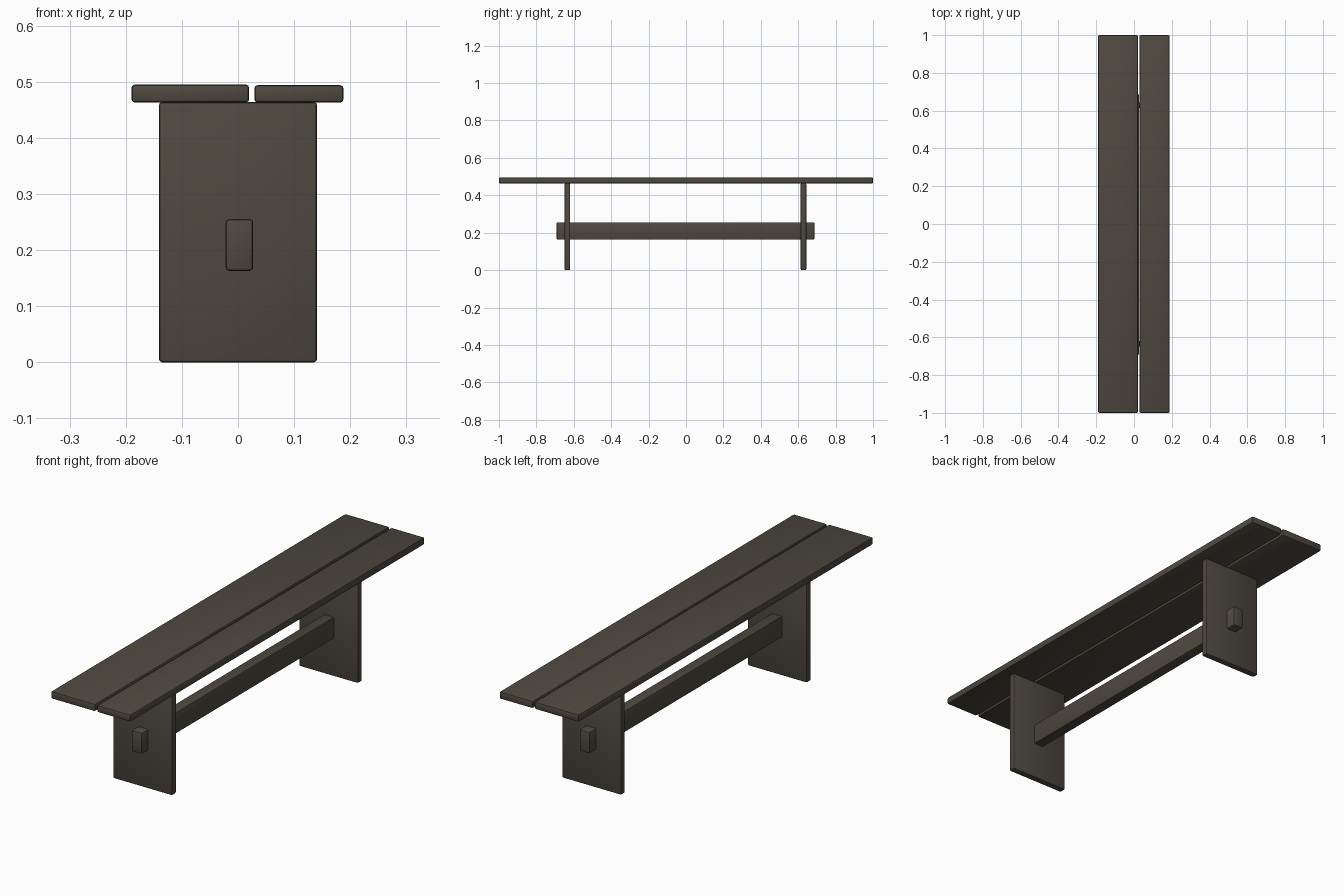
import bpy
import bmesh
import math

if "Cube" in bpy.data.objects:
    bpy.data.objects.remove(bpy.data.objects["Cube"])

wood = bpy.data.materials.new("dark weathered wood")
wood.diffuse_color = (0.076, 0.067, 0.051, 1)
wood.use_nodes = True
wood.node_tree.nodes["Principled BSDF"].inputs["Base Color"].default_value = wood.diffuse_color


def board(name, lo, hi, edge=0.006):
    """Board between two corners with softened edges."""
    bm = bmesh.new()
    bmesh.ops.create_cube(bm, size=1)
    for v in bm.verts:
        v.co = [(a + b) / 2 + c * (b - a) for a, b, c in zip(lo, hi, v.co)]
    bmesh.ops.bevel(bm, geom=bm.edges[:], offset=edge, segments=2,
                    profile=0.5, affect='EDGES')
    bmesh.ops.recalc_face_normals(bm, faces=bm.faces[:])
    mesh = bpy.data.meshes.new(name)
    bm.to_mesh(mesh)
    bm.free()
    mesh.materials.append(wood)
    obj = bpy.data.objects.new(name, mesh)
    bpy.context.collection.objects.link(obj)
    bpy.ops.object.select_all(action='DESELECT')
    obj.select_set(True)
    bpy.context.view_layer.objects.active = obj
    bpy.ops.object.shade_smooth_by_angle(angle=math.radians(30))
    return obj


# Seat: one wide and one narrow plank with a gap between
board("wide_seat_plank", (-0.19, -1, 0.463), (0.02, 1, 0.495))
board("narrow_seat_plank", (0.029, -1, 0.463), (0.188, 1, 0.494))

# Slab legs
for name, y in (("front_leg", -0.634), ("back_leg", 0.628)):
    board(name, (-0.141, y - 0.015, 0.0), (0.141, y + 0.015, 0.464))

# Stretcher passing through both legs
board("stretcher", (-0.022, -0.692, 0.163), (0.027, 0.687, 0.255))
